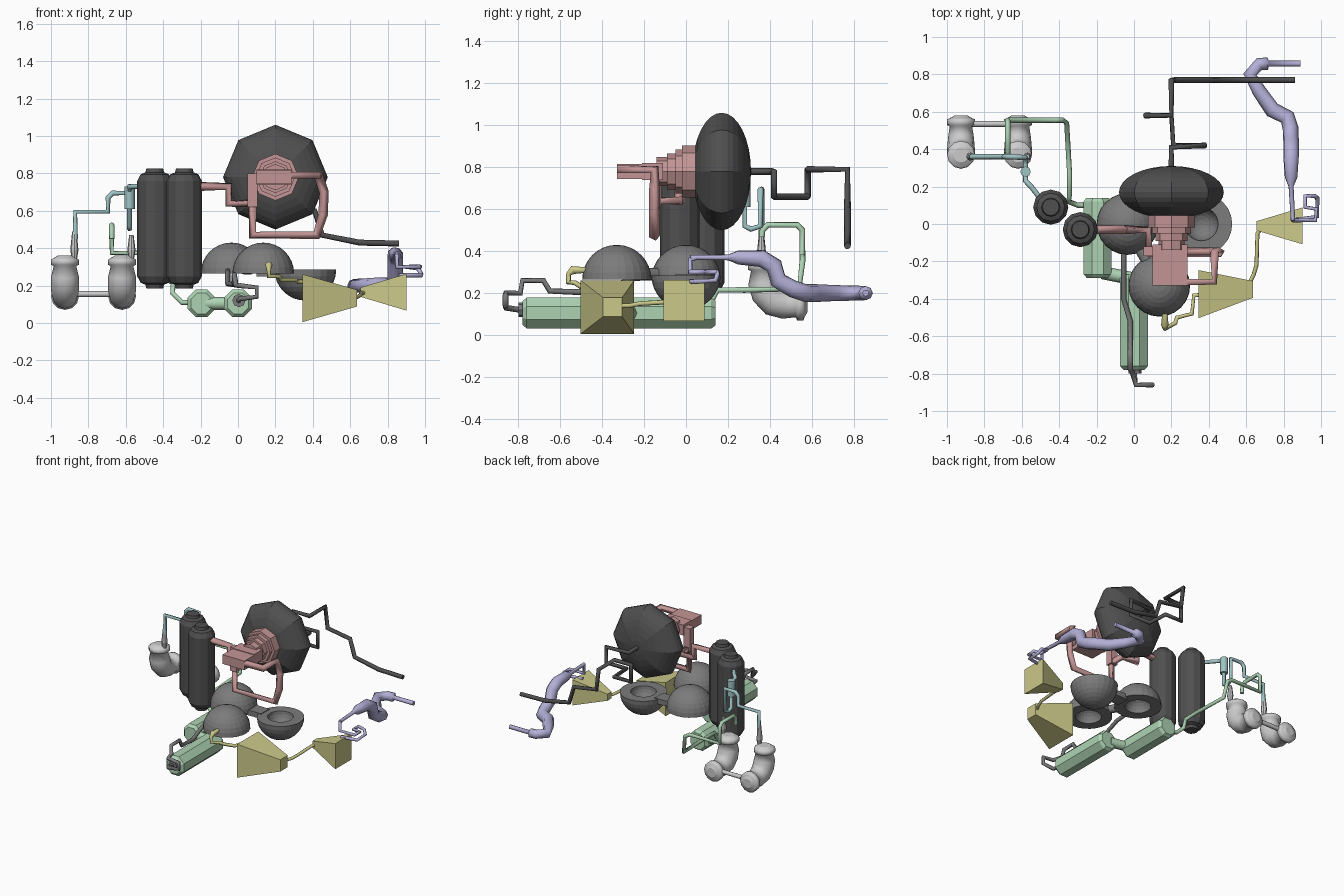
import bpy, bmesh
from math import pi, cos, sin
from mathutils import Matrix, Vector

COLORS = {
    "dark": (0.08, 0.08, 0.08, 1), "mid": (0.2, 0.2, 0.2, 1), "green": (0.42, 0.65, 0.45, 1),
    "teal": (0.35, 0.55, 0.56, 1), "red": (0.55, 0.3, 0.3, 1), "purple": (0.45, 0.43, 0.68, 1),
    "yellow": (0.6, 0.58, 0.25, 1),
}
MATS = {}
for key, col in COLORS.items():
    MATS[key] = bpy.data.materials.new(key)
    MATS[key].diffuse_color = col


def finish(name, bm, color=None):
    bmesh.ops.recalc_face_normals(bm, faces=bm.faces)
    me = bpy.data.meshes.new(name)
    bm.to_mesh(me)
    bm.free()
    ob = bpy.data.objects.new(name, me)
    bpy.context.collection.objects.link(ob)
    if color:
        me.materials.append(MATS[color])
    return ob


def lathe(name, profile, n, loc, axis="Z", color=None, turn=0.0):
    """Revolve (radius, height) points around an axis through loc."""
    bm = bmesh.new()
    rings = []
    for r, h in profile:
        if r < 1e-5:
            rings.append([bm.verts.new((0, 0, h))] * n)
        else:
            rings.append([bm.verts.new((r * cos(turn + 2 * pi * i / n), r * sin(turn + 2 * pi * i / n), h))
                          for i in range(n)])
    for a, b in zip(rings, rings[1:]):
        for i in range(n):
            j = (i + 1) % n
            quad = list(dict.fromkeys((a[i], a[j], b[j], b[i])))
            bm.faces.new(quad)
    for ring in (rings[0], rings[-1]):
        if ring[0] is not ring[1]:
            bm.faces.new(ring)
    rot = Matrix.Rotation(-pi / 2, 4, "X") if axis == "Y" else Matrix()
    bm.transform(Matrix.Translation(loc) @ rot)
    return finish(name, bm, color)


def tube(name, pts, r, color=None, res=2):
    """Pipe through points; a fourth value overrides the radius."""
    cu = bpy.data.curves.new(name, "CURVE")
    cu.dimensions = "3D"
    cu.bevel_depth = 1.0
    cu.bevel_resolution = res
    cu.use_fill_caps = True
    sp = cu.splines.new("POLY")
    sp.points.add(len(pts) - 1)
    for p, q in zip(sp.points, pts):
        p.co = (*q[:3], 1)
        p.radius = q[3] if len(q) > 3 else r
        p.tilt = pi / 4 if res == 0 else 0
    ob = bpy.data.objects.new(name, cu)
    bpy.context.collection.objects.link(ob)
    if color:
        cu.materials.append(MATS[color])
    bpy.ops.object.select_all(action="DESELECT")
    ob.select_set(True)
    bpy.context.view_layer.objects.active = ob
    bpy.ops.object.convert(target="MESH")
    return bpy.context.object


def box(name, lo, hi, color=None):
    bm = bmesh.new()
    lo, hi = Vector(lo), Vector(hi)
    bmesh.ops.create_cube(bm, size=1, matrix=Matrix.Translation((lo + hi) / 2) @ Matrix.Diagonal((*(hi - lo), 1)))
    return finish(name, bm, color)


def frustum(name, c0, h0, c1, h1, color):
    """Square horn between two faces looking along x."""
    bm = bmesh.new()
    a, b = [[bm.verts.new((c[0], c[1] + sy * h, c[2] + sz * h))
             for sy, sz in ((-1, -1), (1, -1), (1, 1), (-1, 1))] for c, h in ((c0, h0), (c1, h1))]
    bm.faces.new(a)
    bm.faces.new(b)
    for i in range(4):
        j = (i + 1) % 4
        bm.faces.new((a[i], a[j], b[j], b[i]))
    return finish(name, bm, color)


# Large flattened octagonal chamber with stepped neck
lathe("chamber", [(0.28 * sin(pi * k / 16), -0.14 * cos(pi * k / 16)) for k in range(17)],
      8, (0.2, 0.17, 0.78), "Y", "dark")
lathe("chamber_neck", [(0.07, -0.14), (0.07, -0.09), (0.085, -0.09), (0.085, -0.05), (0.105, -0.05),
                       (0.105, -0.02), (0.125, -0.02), (0.125, 0.06)], 8, (0.2, 0, 0.78), "Y", "red")

# Hollow manifold block and square loop pipe
box("block_rear", (0.1, -0.21, 0.74), (0.285, -0.11, 0.82), "red")
box("block_side", (0.1, -0.33, 0.745), (0.285, -0.2, 0.815), "red")
tube("square_pipe", [(0.26, -0.31, 0.79), (0.43, -0.31, 0.79), (0.43, -0.15, 0.79), (0.46, -0.15, 0.7),
                     (0.455, -0.15, 0.58), (0.42, -0.15, 0.47), (0.078, -0.15, 0.47), (0.078, -0.15, 0.64),
                     (0.078, -0.03, 0.64), (-0.05, -0.03, 0.64), (-0.05, -0.03, 0.73), (-0.22, -0.03, 0.73)],
     0.026, "red", 0)
box("block_foot", (0.05, -0.17, 0.62), (0.105, -0.12, 0.8), "red")

# Two upright tanks
for i, (x, y) in enumerate(((-0.445, 0.09), (-0.287, -0.03))):
    lathe(f"tank_{i}", [(0.045, 0.185), (0.05, 0.205), (0.075, 0.215), (0.094, 0.25), (0.094, 0.76),
                        (0.075, 0.795), (0.05, 0.805), (0.045, 0.825)], 12, (x, y, 0), color="dark")

# Dark pipe winding out of the back of the chamber
tube("exhaust_pipe", [(0.2, 0.29, 0.78), (0.2, 0.41, 0.78), (0.38, 0.42, 0.78), (0.38, 0.42, 0.66),
                      (0.21, 0.42, 0.66), (0.2, 0.58, 0.66), (0.06, 0.58, 0.66), (0.06, 0.58, 0.79),
                      (0.2, 0.58, 0.79), (0.2, 0.77, 0.79), (0.22, 0.77, 0.63), (0.41, 0.77, 0.6),
                      (0.45, 0.77, 0.47), (0.65, 0.77, 0.43), (0.86, 0.77, 0.425)], 0.016, "dark")

# Thick half-spheres: two domes face down, one bowl faces up
R, Q = 0.165, 0.09
shell = [(R * sin(pi / 2 * k / 8), R * cos(pi / 2 * k / 8)) for k in range(9)]
shell += [(Q * cos(pi / 2 * k / 6), Q * sin(pi / 2 * k / 6)) for k in range(7)]
for name, loc, s in (("dome_rear", (-0.035, 0, 0.265), 1), ("dome_front", (0.135, -0.33, 0.265), 1),
                     ("bowl", (0.36, 0, 0.285), -1)):
    lathe(name, [(r, s * h) for r, h in shell], 24, loc, color="mid")
box("bowl_link", (0.1, -0.05, 0.25), (0.23, 0.05, 0.29), "mid")
tube("dome_link", [(0.03, -0.13, 0.29), (0.07, -0.2, 0.29)], 0.03, "mid")

# Green horizontal cylinders and feed pipe
for i, (x, y0, y1) in enumerate(((-0.195, -0.29, 0.14), (0, -0.78, -0.27))):
    lathe(f"cylinder_{i}", [(0.06, y0), (0.08, y0 + 0.02), (0.08, y1 - 0.02), (0.065, y1)],
          8, (x, 0, 0.105), "Y", "green", pi / 8)
tube("cylinder_link", [(-0.17, -0.26, 0.105), (-0.02, -0.29, 0.105)], 0.035, "green")
tube("green_pipe", [(-0.24, 0.1, 0.11), (-0.3, 0.1, 0.11), (-0.35, 0.12, 0.16), (-0.345, 0.15, 0.215),
                    (-0.345, 0.28, 0.215), (-0.36, 0.54, 0.22), (-0.38, 0.555, 0.35), (-0.42, 0.555, 0.375),
                    (-0.675, 0.555, 0.375), (-0.675, 0.555, 0.5), (-0.675, 0.53, 0.525), (-0.675, 0.39, 0.525),
                    (-0.675, 0.365, 0.5), (-0.675, 0.36, 0.45)], 0.014, "green")

# Flanged elbow vessels with funnels above
elbow = ((.37, .36, .04), (.37, .345, .065), (.37, .338, .075), (.37, .312, .075), (.37, .305, .06),
         (.37, .25, .074), (.385, .2, .075), (.42, .16, .073), (.47, .145, .068), (.522, .145, .06),
         (.53, .145, .075), (.56, .145, .075), (.565, .145, .06), (.58, .145, .035))
for i, x in enumerate((-0.925, -0.62)):
    tube(f"elbow_{i}", [(x, y, z, r) for y, z, r in elbow], 0.07, None, 4)
    top = 0.49 - 0.02 * i
    lathe(f"funnel_{i}", [(0.012, 0.33), (0.022, 0.39), (0.012, top)], 8, (x + 0.05, 0.36, 0))
tube("elbow_link", [(-0.88, 0.535, 0.155), (-0.66, 0.535, 0.155)], 0.016)

# Teal pipe from tank to outer elbow
tube("teal_pipe", [(-0.48, 0.11, 0.73), (-0.55, 0.2, 0.73), (-0.58, 0.23, 0.73), (-0.58, 0.28, 0.7),
                   (-0.58, 0.28, 0.52), (-0.58, 0.31, 0.505), (-0.58, 0.355, 0.52), (-0.58, 0.355, 0.695),
                   (-0.67, 0.36, 0.695), (-0.695, 0.36, 0.67), (-0.695, 0.36, 0.595), (-0.87, 0.36, 0.595),
                   (-0.87, 0.36, 0.45)], 0.014, "teal")
tube("teal_sleeve", [(-0.58, 0.28, 0.73), (-0.58, 0.28, 0.61)], 0.028, "teal")

# Purple muffler with thin tail and coil
tube("muffler", [(0.89, 0.857, 0.2, .016), (0.72, 0.857, 0.2, .016), (0.715, 0.857, 0.2, .034),
                 (0.67, 0.855, 0.2, .034), (0.62, 0.8, 0.2, .036), (0.67, 0.71, 0.2, .038),
                 (0.74, 0.61, 0.2), (0.82, 0.57, 0.2), (0.837, 0.51, 0.22), (0.84, 0.44, 0.26),
                 (0.84, 0.42, 0.33), (0.84, 0.36, 0.365), (0.84, 0.25, 0.37, .035), (0.84, 0.2, 0.37, .014),
                 (0.85, 0.02, 0.37, .012)], 0.043, "purple")
tube("coil", [(0.85, 0.05, 0.37), (0.85, 0.02, 0.36), (0.85, 0.02, 0.3), (0.97, 0.02, 0.3), (0.975, 0.08, 0.3),
              (0.915, 0.09, 0.3), (0.915, 0.15, 0.3), (0.965, 0.15, 0.29), (0.98, 0.14, 0.26),
              (0.98, 0.04, 0.255), (0.86, 0.02, 0.255)], 0.012, "purple")

# Yellow horns and their pipes
frustum("horn_large", (0.345, -0.375, 0.133), 0.128, (0.635, -0.35, 0.133), 0.045, "yellow")
frustum("horn_small", (0.9, -0.01, 0.165), 0.098, (0.655, -0.01, 0.165), 0.025, "yellow")
tube("horn_link", [(0.61, -0.33, 0.14), (0.64, -0.27, 0.14), (0.655, -0.22, 0.15), (0.66, -0.05, 0.16),
                   (0.69, -0.01, 0.165)], 0.011, "yellow")
tube("horn_feed", [(0.165, -0.46, 0.31), (0.165, -0.54, 0.31, .02), (0.165, -0.56, 0.29), (0.165, -0.56, 0.25),
                   (0.22, -0.53, 0.25), (0.23, -0.5, 0.23), (0.31, -0.48, 0.23), (0.32, -0.38, 0.22),
                   (0.37, -0.38, 0.22)], 0.012, "yellow")

# Grey pipe from rear dome to the front cylinder
tube("return_pipe", [(-0.055, -0.14, 0.28), (-0.055, -0.25, 0.27), (-0.055, -0.4, 0.21), (-0.02, -0.52, 0.205),
                     (-0.02, -0.65, 0.21), (-0.02, -0.68, 0.26), (-0.02, -0.78, 0.26), (-0.01, -0.79, 0.2),
                     (0.01, -0.86, 0.2), (0.1, -0.86, 0.19), (0.1, -0.86, 0.14), (0.01, -0.86, 0.13),
                     (0, -0.76, 0.115)], 0.014, "mid")
lathe("return_cap", [(0.035, -0.8), (0.035, -0.76)], 8, (0.005, 0, 0.12), "Y", "mid")
